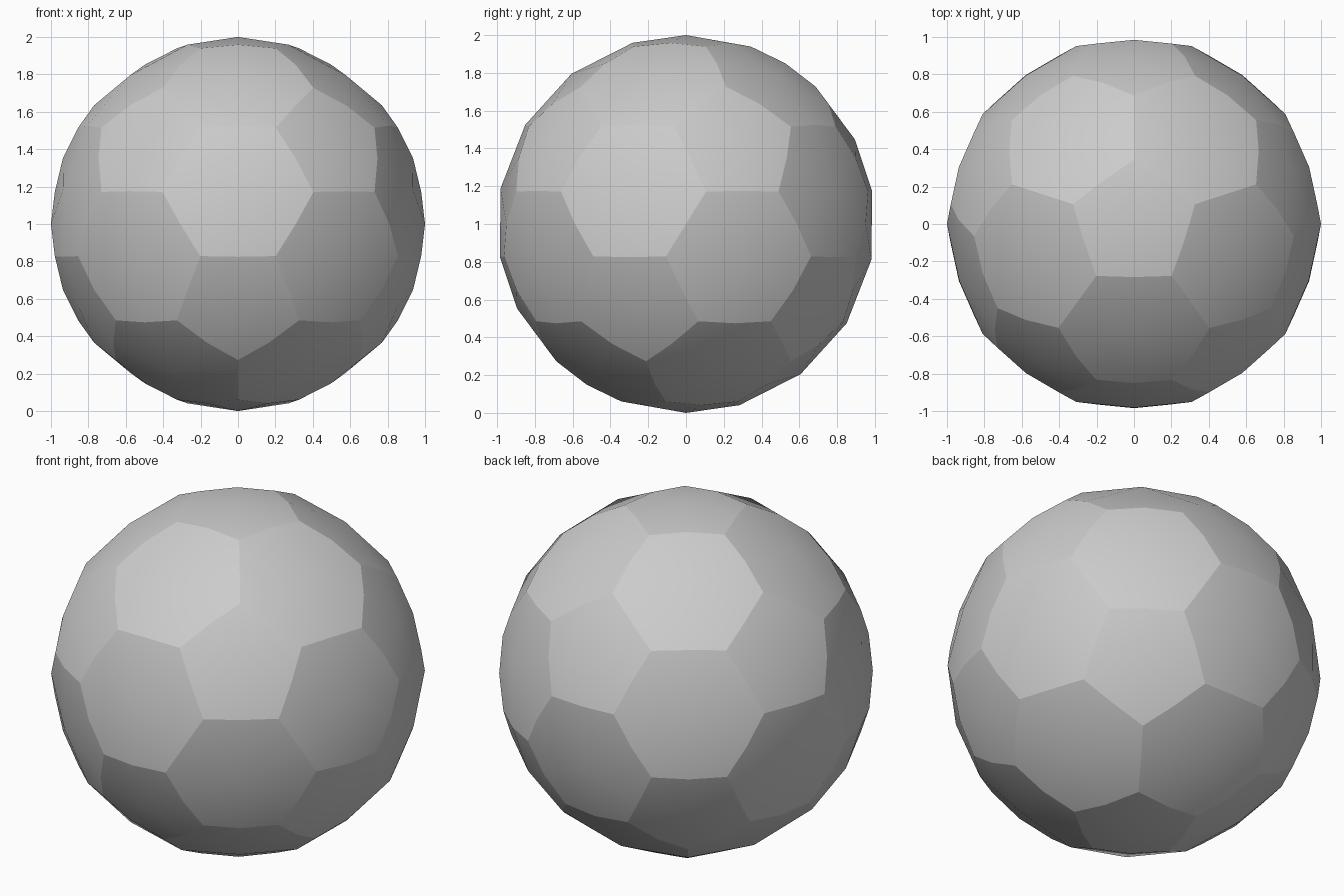
import bpy, bmesh, math
from mathutils import Matrix

if "Cube" in bpy.data.objects:
    bpy.data.objects.remove(bpy.data.objects["Cube"])

RADIUS = 1.0
bm = bmesh.new()

# Icosahedron turned so a lower corner faces the front
bmesh.ops.create_icosphere(bm, subdivisions=1, radius=RADIUS,
                           matrix=Matrix.Rotation(math.radians(90), 4, 'Z'))

# Cut every corner at a third of its edges: 12 pentagons, 20 hexagons
bmesh.ops.bevel(bm, geom=bm.verts[:] + bm.edges[:], offset=100 / 3,
                offset_type='PERCENT', segments=1, profile=0.5,
                affect='VERTICES', clamp_overlap=False)

# Halve the panel edges and keep them as sharp seams
bmesh.ops.bisect_edges(bm, edges=bm.edges[:], cuts=1)
for e in bm.edges:
    e.smooth = False

# Add a centre point to each panel, then push everything out to the sphere
bmesh.ops.poke(bm, faces=bm.faces[:])
for v in bm.verts:
    v.co = v.co.normalized() * RADIUS
for f in bm.faces:
    f.smooth = True
bmesh.ops.recalc_face_normals(bm, faces=bm.faces[:])

mesh = bpy.data.meshes.new("panelled_ball")
bm.to_mesh(mesh)
bm.free()
ball = bpy.data.objects.new("panelled_ball", mesh)
ball.location.z = RADIUS
bpy.context.collection.objects.link(ball)
